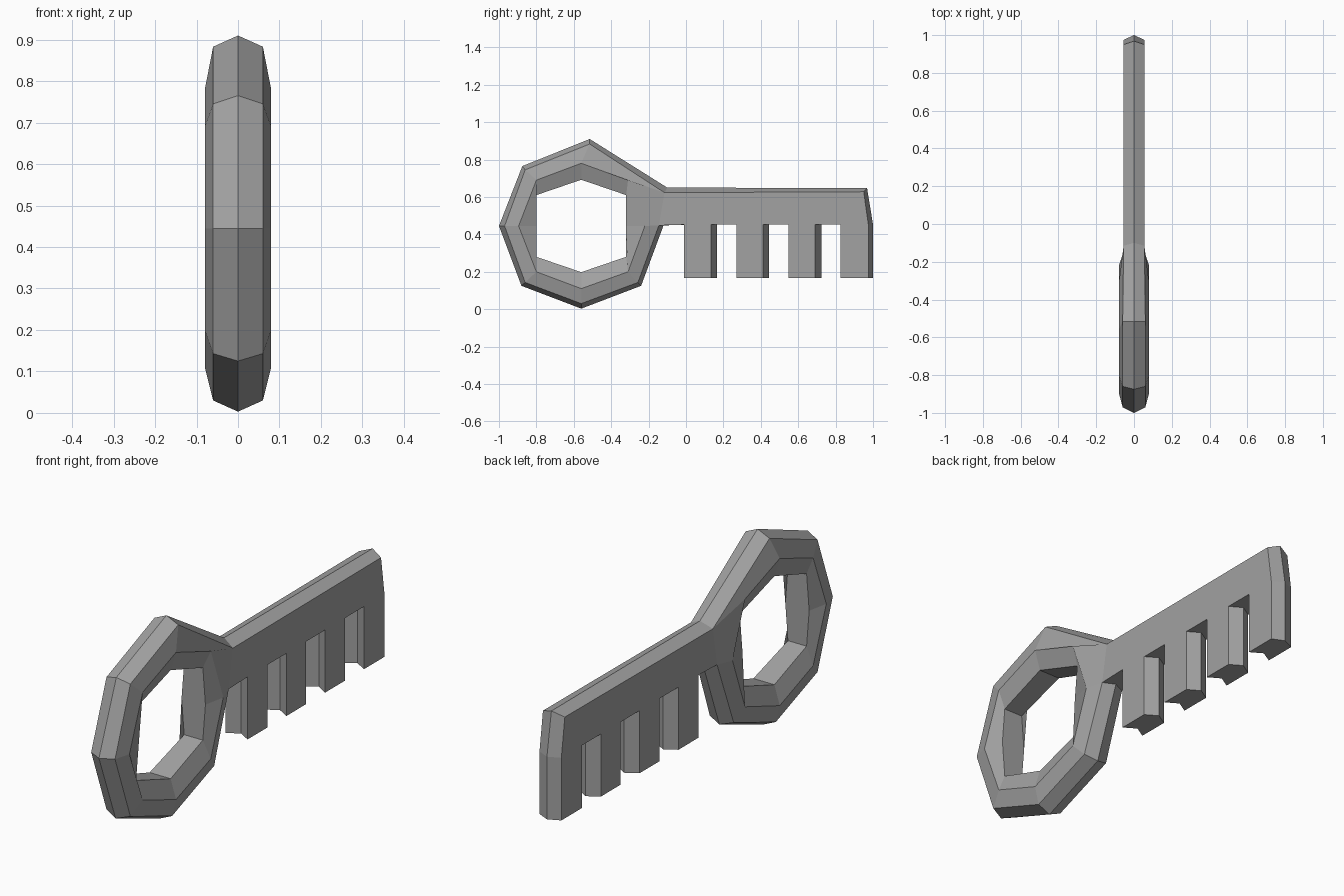
import bpy, bmesh

if "Cube" in bpy.data.objects:
    bpy.data.objects.remove(bpy.data.objects["Cube"])

metal = bpy.data.materials.new("grey metal")
metal.diffuse_color = (0.36, 0.36, 0.36, 1)
metal.use_nodes = True
metal.node_tree.nodes["Principled BSDF"].inputs["Base Color"].default_value = metal.diffuse_color

bm = bmesh.new()


def loop(points, xs):
    """Vertices for (y, z) points; xs is one x or a list of x values."""
    if not isinstance(xs, list):
        xs = [xs] * len(points)
    return [bm.verts.new((x, y, z)) for x, (y, z) in zip(xs, points)]


def strip(a, b, skip=()):
    """Quads between two closed loops, leaving out the skipped segments."""
    n = len(a)
    for i in range(n):
        if i not in skip:
            j = (i + 1) % n
            bm.faces.new((a[i], a[j], b[j], b[i]))


# Bow: octagonal ring lofted from ridge to hole on both sides
# The segment between points 0 and 1 is where the blade joins
ridge = [(-.12, .448), (-.10, .65), (-.515, .91), (-.875, .765),
         (-1, .445), (-.88, .125), (-.56, .003), (-.24, .125)]
edge = [(-.145, .448), (-.115, .623), (-.515, .883), (-.86, .745),
        (-.97, .445), (-.86, .143), (-.56, .03), (-.257, .143)]
crown = [(-.22, .445), (-.31, .69), (-.56, .78), (-.80, .69),
         (-.895, .445), (-.80, .20), (-.56, .11), (-.31, .20)]
hole = [(-.32, .445), (-.32, .61), (-.56, .692), (-.80, .61),
        (-.80, .445), (-.80, .28), (-.56, .198), (-.32, .28)]
edge_x = [.055, .055, .06, .06, .06, .06, .06, .06]
hole_x = [.06, .047, .053, .047, .06, .047, .053, .047]

mid = loop(ridge, 0)
holes = []
for s in (1, -1):
    e = loop(edge, [s * x for x in edge_x])
    c = loop(crown, s * .08)
    h = loop(hole, [s * x for x in hole_x])
    strip(mid, e, skip=(0,))
    strip(e, c)
    strip(c, h)
    holes.append(h)
strip(holes[0], holes[1])

# Blade: comb outline, side edge and centre ridge, chevron shaped teeth
side = [edge[1], edge[0]]
centre = [ridge[1], ridge[0]]
for i in range(4):
    y0 = -.01 + .279 * i
    y1 = y0 + .143 if i < 3 else .975
    r1 = y1 + (.033 if i < 3 else .025)
    r0 = y0 + .033
    side += [(y0, .452), (y0, .167), (y1, .167), (y1, .452)]
    centre += [(r0, .452), (r0, .167), (r1, .167), (r1, .452)]
side.append((.95, .628))
centre.append((.968, .648))

mid = loop(centre, 0)
for s in (1, -1):
    e = loop(side, s * .055)
    bm.faces.new(e)
    strip(mid, e, skip=(0,))

# Weld bow and blade into one shell
bmesh.ops.remove_doubles(bm, verts=bm.verts, dist=.0005)
bmesh.ops.triangulate(bm, faces=[f for f in bm.faces if len(f.verts) > 4])
bmesh.ops.recalc_face_normals(bm, faces=bm.faces)

mesh = bpy.data.meshes.new("key")
bm.to_mesh(mesh)
bm.free()
mesh.materials.append(metal)
key = bpy.data.objects.new("key", mesh)
bpy.context.collection.objects.link(key)
